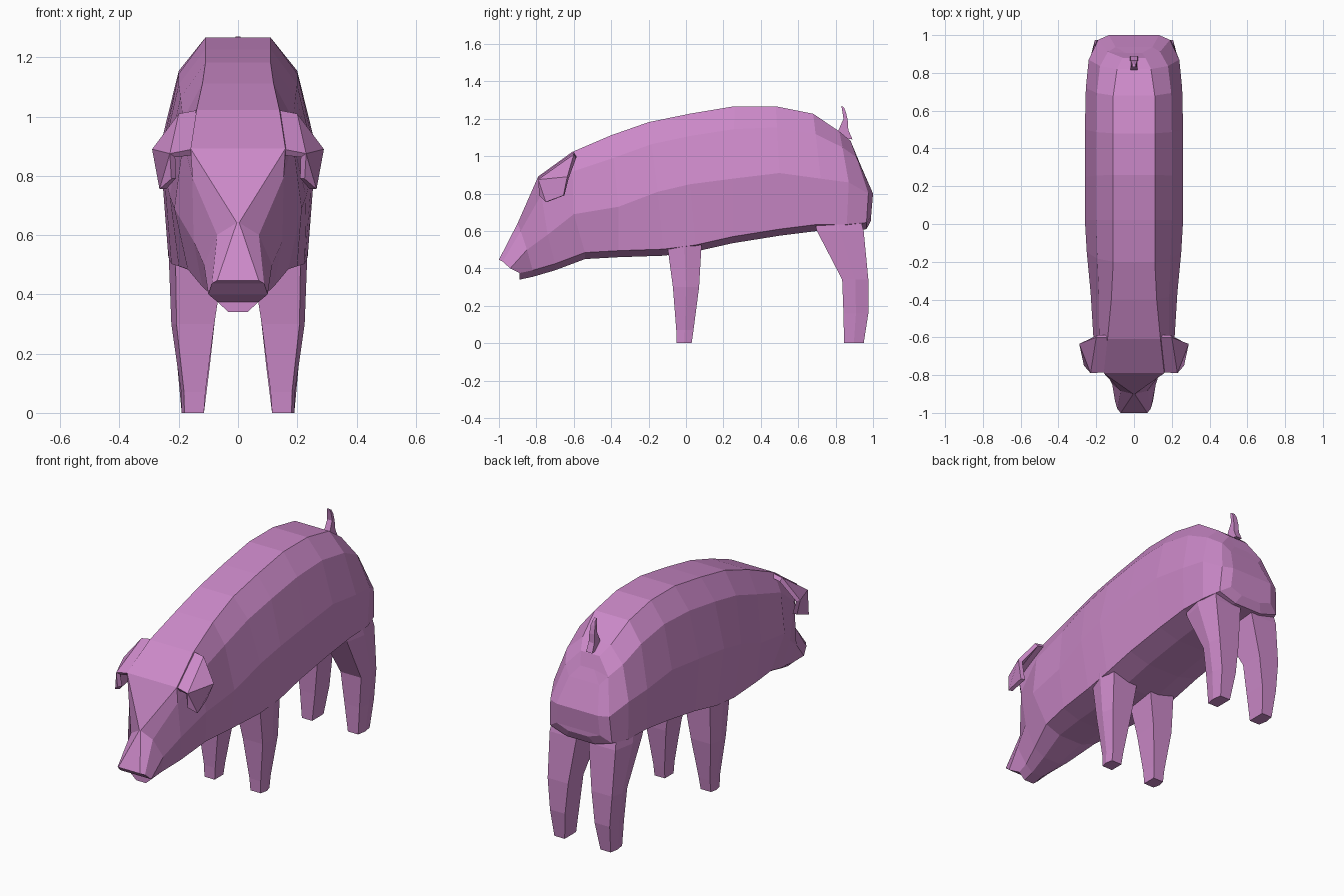
import bpy, bmesh
from mathutils import Vector

if "Cube" in bpy.data.objects:
    bpy.data.objects.remove(bpy.data.objects["Cube"])

pink = bpy.data.materials.new("dusty pink")
pink.diffuse_color = (0.60, 0.25, 0.58, 1)
pink.use_nodes = True
pink.node_tree.nodes["Principled BSDF"].inputs["Base Color"].default_value = pink.diffuse_color


def make(name, verts, faces):
    bm = bmesh.new()
    vs = [bm.verts.new(v) for v in verts]
    for f in faces:
        bm.faces.new([vs[i] for i in f])
    bmesh.ops.remove_doubles(bm, verts=bm.verts, dist=0.0005)
    bmesh.ops.recalc_face_normals(bm, faces=bm.faces)
    me = bpy.data.meshes.new(name)
    bm.to_mesh(me)
    bm.free()
    ob = bpy.data.objects.new(name, me)
    bpy.context.collection.objects.link(ob)
    me.materials.append(pink)
    return ob


def loft(name, rings):
    n = len(rings[0])
    verts = [p for r in rings for p in r]
    faces = [(a * n + i, a * n + (i + 1) % n, (a + 1) * n + (i + 1) % n, (a + 1) * n + i)
             for a in range(len(rings) - 1) for i in range(n)]
    # close the ends with strips across the symmetric ring
    for base in (0, (len(rings) - 1) * n):
        lo, hi = 0, n - 1
        while hi - lo > 2:
            faces.append((base + lo, base + lo + 1, base + hi - 1, base + hi))
            lo, hi = lo + 1, hi - 1
        if hi - lo == 2:
            faces.append((base + lo, base + lo + 1, base + hi))
    return make(name, verts, faces)


# body and head: y top/side/bottom, z top/side/bottom, half width top/side/bottom
SECTIONS = [
    (-1.00, -.94, -.89, .455, .40, .34, .07, .10, .07),    # snout
    (-.90, -.85, -.82, .65, .50, .355, .004, .115, .08),   # bridge of the nose
    (-.79, -.74, -.70, .90, .58, .39, .16, .15, .12),      # brow
    (-.61, -.60, -.54, 1.03, .69, .45, .14, .215, .17),    # neck
    (-.40, -.36, -.36, 1.12, .73, .46, .12, .23, .20),
    (-.20, -.15, -.12, 1.19, .81, .468, .11, .25, .225),
    (.02, .02, .05, 1.235, .85, .49, .11, .26, .235),
    (.26, .25, .25, 1.275, .88, .535, .11, .26, .235),
    (.48, .50, .50, 1.275, .91, .575, .11, .26, .235),
    (.68, .72, .70, 1.235, .88, .60, .11, .255, .235),
    (.82, .87, .86, 1.14, .86, .60, .09, .24, .23),
    (.88, .975, .965, 1.09, .80, .61, .06, .19, .20),      # rump
]


def section(yt, ys, yb, zt, zs, zb, wt, ws, wb):
    t = 0.33
    half = [
        (wt, yt, zt - .008),
        (wt + .6 * (ws - wt), yt + t * (ys - yt), zt + t * (zs - zt)),
        (ws, ys, zs),
        (wb, yb, zb + .035),
        (wb * .45, yb, zb),
    ]
    return half + [(-x, y, z) for x, y, z in reversed(half)]


loft("body", [section(*s) for s in SECTIONS])

# rounded rump panel
rump = section(*SECTIONS[-1])
back = [(x * .7, y + .025, .80 + (z - .80) * .75) for x, y, z in rump]
loft("rump", [rump, back])


# legs: z, y front/back, x inner/outer
def leg(name, rows, side):
    rings = []
    for z, y0, y1, x0, x1 in rows:
        c = (x1 - x0) * .12
        pts = [(x0, y0), (x1 - c, y0), (x1, (y0 + y1) / 2), (x1 - c, y1), (x0, y1)]
        rings.append([(side * x, y, z) for x, y in pts])
    loft(name, rings)


FRONT = [(0, -.05, .03, .115, .19), (.07, -.052, .04, .11, .192),
         (.30, -.07, .07, .08, .225), (.56, -.105, .085, .04, .235)]
REAR = [(0, .845, .95, .115, .19), (.16, .842, .975, .095, .205),
        (.34, .835, .975, .075, .225), (.60, .70, .95, .04, .235),
        (.68, .68, .93, .04, .225)]
for label, side in (("left", 1), ("right", -1)):
    leg("front_leg_" + label, FRONT, side)
    leg("rear_leg_" + label, REAR, side)

    # drooping folded ears
    pts = [(.12, -.60, 1.025), (.155, -.785, .89), (.20, -.60, 1.01), (.23, -.79, .875),
           (.29, -.635, .89), (.265, -.75, .755), (.255, -.655, .79), (.225, -.785, .79)]
    ear = make("ear_" + label, [(side * x, y, z) for x, y, z in pts],
               [(0, 1, 3, 2), (2, 3, 4), (4, 3, 5, 6), (3, 7, 5)])
    sol = ear.modifiers.new("thickness", "SOLIDIFY")
    sol.thickness = .025
    # thicken toward the head
    sol.offset = -1 if ear.data.polygons[0].normal.z > 0 else 1

# short upright tail
TAIL = [(.80, .89, 1.10, .02), (.82, .868, 1.15, .018), (.842, .865, 1.20, .016),
        (.835, .855, 1.245, .014), (.83, .845, 1.27, .008)]
loft("tail", [[(-w, a, z), (w, a, z), (w, b, z - .01), (-w, b, z - .01)] for a, b, z, w in TAIL])
